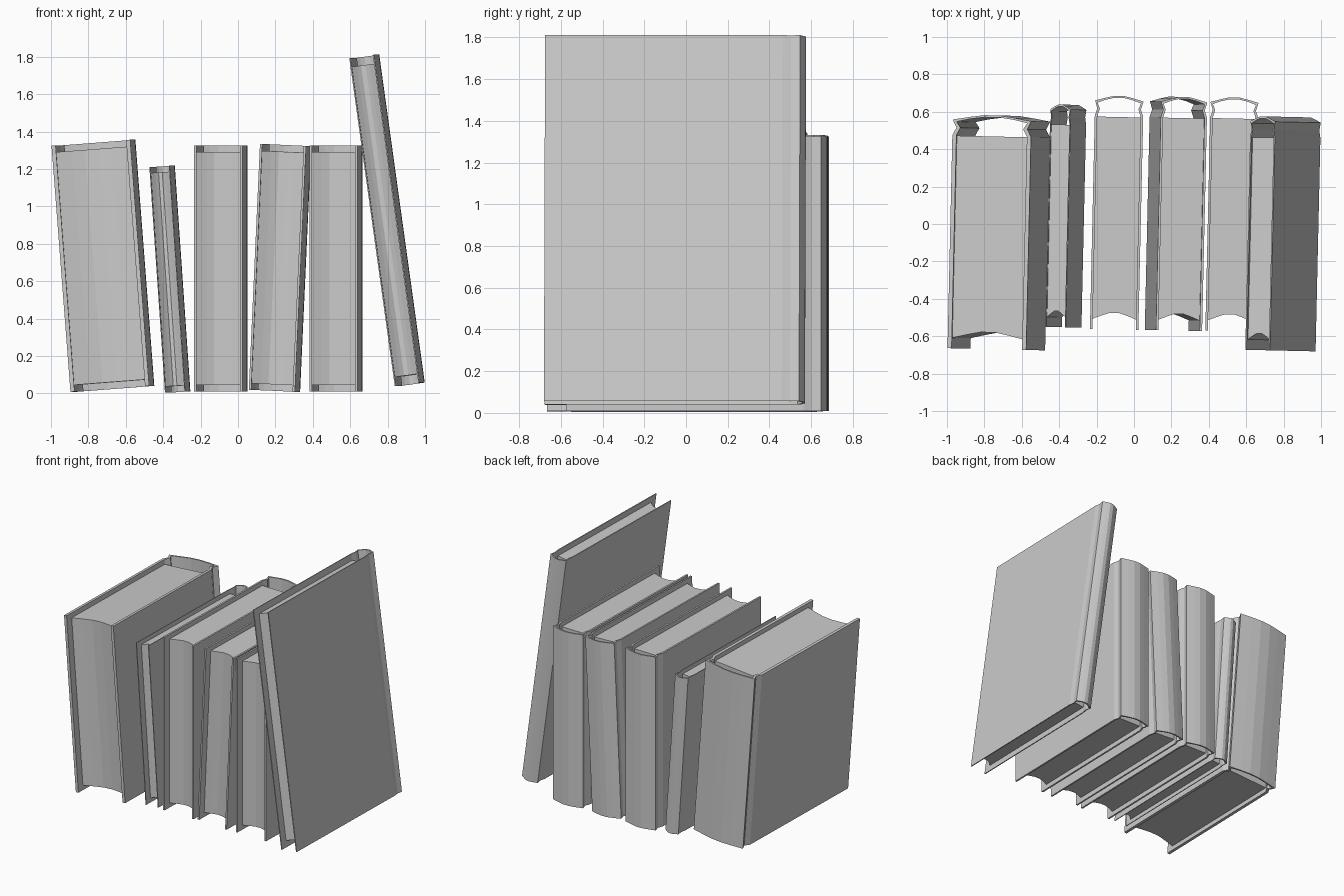
import bpy, bmesh
from math import radians
from mathutils import Matrix

if "Cube" in bpy.data.objects:
    bpy.data.objects.remove(bpy.data.objects["Cube"])

# half of the rounded-spine curve: (x as fraction of width, bulge in units)
ARC = [(-0.5, 0.0), (-0.28, 0.016), (-0.1, 0.027)]
ARC += [(-x, b) for x, b in reversed(ARC)]


def extrude(name, quads, z0, z1, matrix):
    """Extrude a strip of plan-view polygons from z0 to z1 into one closed solid."""
    bm = bmesh.new()
    for poly in quads:
        bm.faces.new([bm.verts.new((x, y, z0)) for x, y in poly])
    bmesh.ops.remove_doubles(bm, verts=bm.verts[:], dist=1e-5)
    res = bmesh.ops.extrude_face_region(bm, geom=bm.faces[:], use_keep_orig=True)
    for v in res["geom"]:
        if isinstance(v, bmesh.types.BMVert):
            v.co.z = z1
    bmesh.ops.recalc_face_normals(bm, faces=bm.faces[:])
    me = bpy.data.meshes.new(name)
    bm.to_mesh(me)
    bm.free()
    ob = bpy.data.objects.new(name, me)
    ob.matrix_world = matrix
    bpy.context.collection.objects.link(ob)


def book(i, w, d, h, loc, lean):
    s = d / 1.25
    back, front = d / 2, -d / 2
    m = (Matrix.Translation(loc) @ Matrix.Rotation(radians(-1.3), 4, 'Z')
         @ Matrix.Rotation(radians(lean), 4, 'Y'))
    t = 0.052 * w

    # cover: board, hinge groove, curved spine, then mirrored
    side = [(-0.5 * w, front), (-0.5 * w, back - 0.11 * s), (-0.45 * w, back - 0.07 * s)]
    outer = side + [(x * w, back + (b - 0.027) * s) for x, b in ARC]
    outer += [(-x, y) for x, y in reversed(side)]
    inner = []
    for k, (x, y) in enumerate(outer):
        if k < 4:
            x += t
        elif k > len(outer) - 5:
            x -= t
        if 3 <= k <= len(outer) - 4:
            y -= 0.011 * s
        inner.append((x, y))
    strip = [(outer[k], outer[k + 1], inner[k + 1], inner[k]) for k in range(len(outer) - 1)]
    extrude(f"book_{i}_cover", strip, -h / 2, h / 2, m)

    # page block: hollow fore edge, flat back
    pw = w - 2 * t
    inset = 0.027 * h
    fore = [(x * pw, front + 0.056 * s + b * 1.25 * s) for x, b in ARC]
    yb = back - 0.113 * s
    pages = [(a, b, (b[0], yb), (a[0], yb)) for a, b in zip(fore, fore[1:])]
    extrude(f"book_{i}_pages", pages, -h / 2 + inset, h / 2 - inset, m)


# width, depth, height, centre, sideways lean in degrees
BOOKS = [
    (0.422, 1.25, 1.32, (-0.722, -0.045, 0.682), -4.4),
    (0.110, 1.19, 1.21, (-0.364, 0.043, 0.611), -3.95),
    (0.259, 1.25, 1.316, (-0.092, 0.06, 0.668), 0),
    (0.247, 1.25, 1.316, (0.225, 0.055, 0.670), 2.6),
    (0.257, 1.25, 1.316, (0.524, 0.052, 0.668), 0),
    (0.134, 1.25, 1.77, (0.797, -0.052, 0.925), -7.9),
]
for i, b in enumerate(BOOKS, 1):
    book(i, *b)
